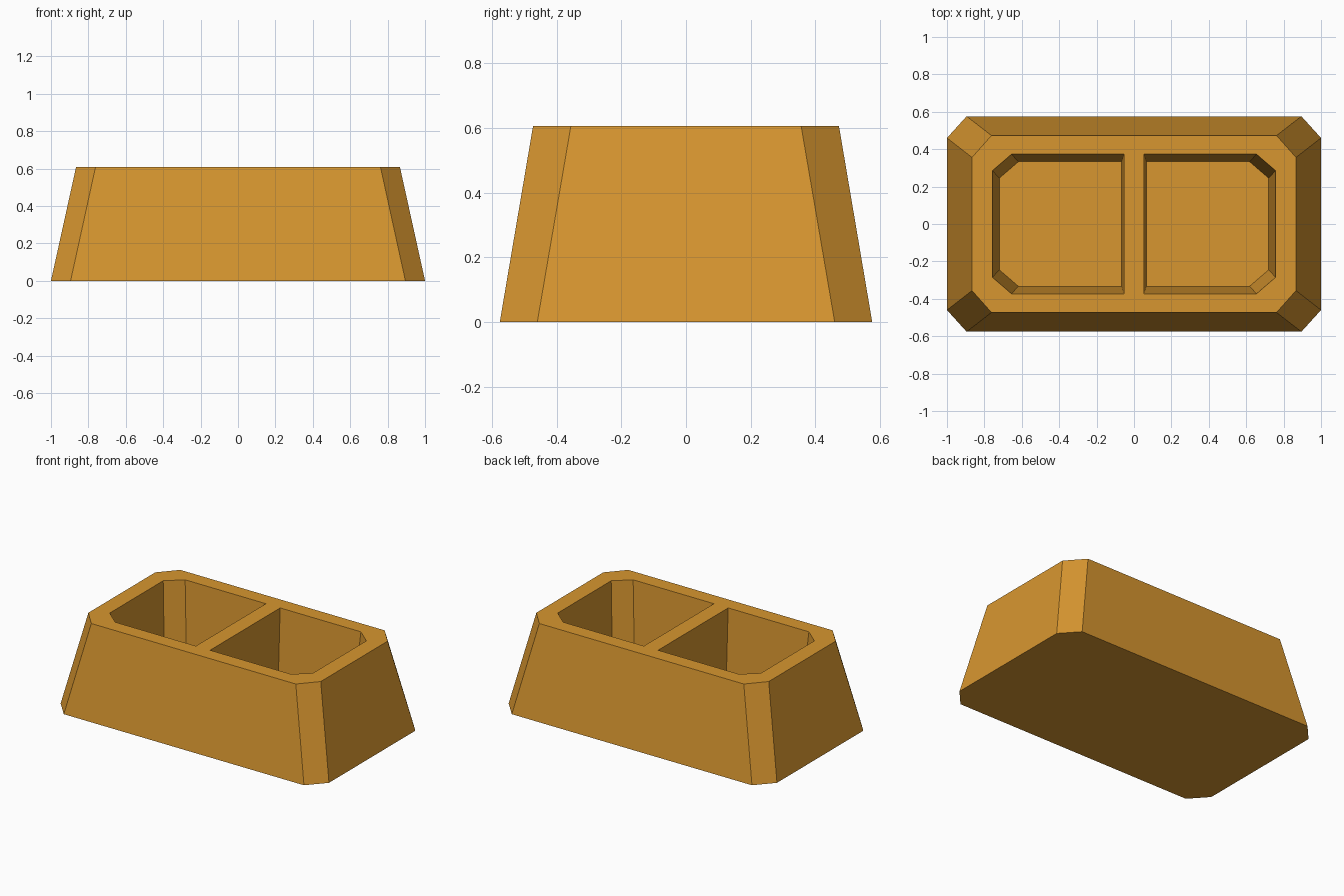
import bpy
import bmesh
from mathutils import Vector

if "Cube" in bpy.data.objects:
    bpy.data.objects.remove(bpy.data.objects["Cube"], do_unlink=True)

HEIGHT = 0.607
FLOOR = 0.1

ochre = bpy.data.materials.new("ochre")
ochre.use_nodes = True
ochre.diffuse_color = (0.68, 0.305, 0.029, 1)
ochre.node_tree.nodes["Principled BSDF"].inputs["Base Color"].default_value = ochre.diffuse_color


def loft(name, bottom, top, z0, z1):
    """Closed flat-sided solid between two outlines with equal point counts."""
    bm = bmesh.new()
    low = [bm.verts.new((x, y, z0)) for x, y in bottom]
    high = [bm.verts.new((x, y, z1)) for x, y in top]
    bm.faces.new(low[::-1])
    bm.faces.new(high)
    n = len(low)
    for i in range(n):
        j = (i + 1) % n
        bm.faces.new((low[i], low[j], high[j], high[i]))
    bmesh.ops.recalc_face_normals(bm, faces=bm.faces)
    mesh = bpy.data.meshes.new(name)
    bm.to_mesh(mesh)
    bm.free()
    mesh.materials.append(ochre)
    obj = bpy.data.objects.new(name, mesh)
    bpy.context.collection.objects.link(obj)
    return obj


def octagon(x, y, cx, cy):
    """Rectangle with four cut corners; cx and cy are where the cuts start."""
    quarter = [(x, cy), (cx, y)]
    half = quarter + [(-a, b) for a, b in reversed(quarter)]
    return half + [(-a, -b) for a, b in half]


def pocket(inner, x, y, cx, cy):
    """Half-tray outline with cut corners on the outer side only."""
    edge = [(inner, y), (cx, y), (x, cy)]
    return edge + [(a, -b) for a, b in reversed(edge)]


# Tapered outer block
body = loft("planter_body", octagon(1, 0.576, 0.895, 0.46),
            octagon(0.866, 0.473, 0.762, 0.356), 0, HEIGHT)

# Two tapered pockets, extended slightly above the rim for a clean cut
floor = pocket(0.066, 0.72, 0.333, 0.618, 0.245)
rim = pocket(0.053, 0.757, 0.373, 0.655, 0.285)
over = 1.1
mouth = [tuple(Vector(a).lerp(Vector(a) + (Vector(b) - Vector(a)) * over, 1))
         for a, b in zip(floor, rim)]
mouth_z = FLOOR + (HEIGHT - FLOOR) * over
cutters = []
for side in (1, -1):
    cutter = loft("pocket_cutter", [(side * x, y) for x, y in floor],
                  [(side * x, y) for x, y in mouth], FLOOR, mouth_z)
    cutter.hide_render = True
    cut = body.modifiers.new("pocket", "BOOLEAN")
    cut.operation = "DIFFERENCE"
    cut.solver = "EXACT"
    cut.object = cutter
    cutters.append(cutter)

# Bake the cuts and drop the helpers
bpy.context.view_layer.update()
result = bpy.data.meshes.new_from_object(body.evaluated_get(bpy.context.evaluated_depsgraph_get()))
body.modifiers.clear()
body.data = result
for cutter in cutters:
    bpy.data.objects.remove(cutter, do_unlink=True)
